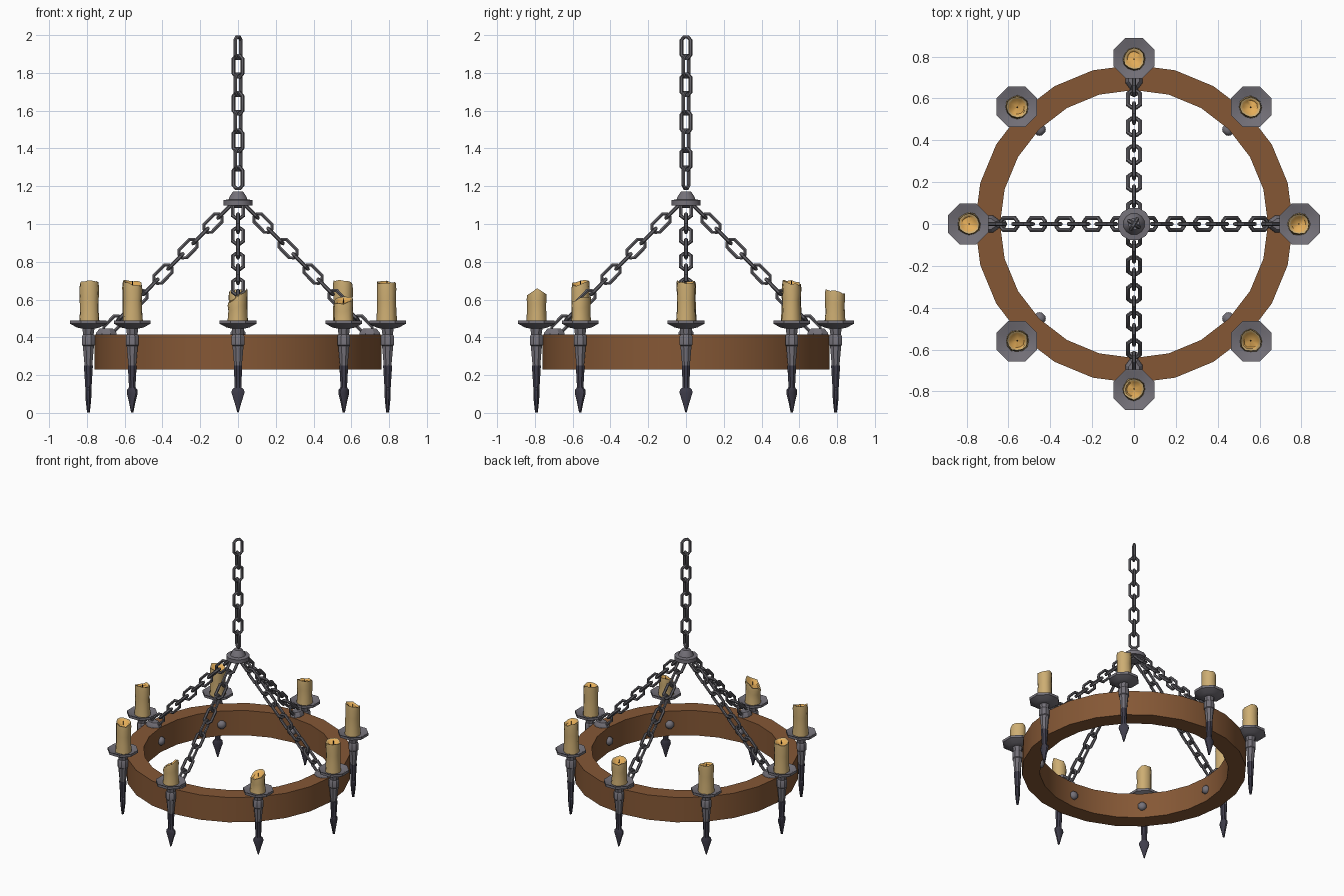
import bpy, bmesh, math, random
from mathutils import Matrix, Vector

if "Cube" in bpy.data.objects:
    bpy.data.objects.remove(bpy.data.objects["Cube"])

random.seed(4)
TAU = math.tau


def material(name, rgb):
    m = bpy.data.materials.new(name)
    m.diffuse_color = (*rgb, 1)
    m.use_nodes = True
    m.node_tree.nodes["Principled BSDF"].inputs["Base Color"].default_value = m.diffuse_color
    return m


WOOD = material("brown wood", (0.235, 0.097, 0.036))
IRON = material("grey iron", (0.175, 0.165, 0.19))
CHAIN = material("chain iron", (0.13, 0.125, 0.14))
DARK = material("dark iron", (0.05, 0.047, 0.07))
WAX = material("tan wax", (0.61, 0.42, 0.17))
GLOW = material("warm melted wax", (0.78, 0.42, 0.10))
WICK = material("black wick", (0.02, 0.016, 0.014))


def loft(bm, rings, loop=False, caps=True):
    """Skin a list of point rings with quads, optionally closed in a loop."""
    vs = [[bm.verts.new(p) for p in r] for r in rings]
    n = len(vs[0])
    bands = []
    for a in range(len(vs) if loop else len(vs) - 1):
        lo, hi = vs[a], vs[(a + 1) % len(vs)]
        bands.append([bm.faces.new((lo[i], lo[(i + 1) % n], hi[(i + 1) % n], hi[i])) for i in range(n)])
    if caps and not loop:
        bm.faces.new(vs[0][::-1])
        bands.append([bm.faces.new(vs[-1])])
    return bands


def turned(bm, profile, n, mat=Matrix(), phase=0.5):
    """Lathe about z; profile points are (z, radius) or (z, radius x, radius y)."""
    rings = []
    for p in profile:
        rings.append([mat @ Vector((p[1] * math.cos(TAU * (i + phase) / n),
                                    p[-1] * math.sin(TAU * (i + phase) / n), p[0])) for i in range(n)])
    return loft(bm, rings)


def finish(name, bm, mats, angle=None):
    bmesh.ops.recalc_face_normals(bm, faces=bm.faces)
    me = bpy.data.meshes.new(name)
    bm.to_mesh(me)
    bm.free()
    ob = bpy.data.objects.new(name, me)
    bpy.context.collection.objects.link(ob)
    for m in mats:
        me.materials.append(m)
    if angle:
        bpy.ops.object.select_all(action='DESELECT')
        ob.select_set(True)
        bpy.context.view_layer.objects.active = ob
        bpy.ops.object.shade_smooth_by_angle(angle=math.radians(angle))
    return ob


def link(bm, mat, length=0.132, width=0.076, bar=0.0095):
    """Chamfered chain link, long along local z and wide along local x."""
    a, b, c = width / 2 - bar, length / 2 - bar, 0.017
    path = [(a, c - b), (a, b - c), (a - c, b), (c - a, b), (-a, b - c), (-a, c - b), (c - a, -b), (a - c, -b)]
    path = [Vector((x, 0, z)) for x, z in path]
    rings = []
    for i, p in enumerate(path):
        d = (path[(i + 1) % 8] - path[i - 1]).normalized()
        out = Vector((d.z, 0, -d.x))
        rings.append([mat @ (p + bar * 1.08 * (out * math.cos(TAU * (k + .5) / 6)
                      + Vector((0, 1, 0)) * math.sin(TAU * (k + .5) / 6))) for k in range(6)])
    loft(bm, rings, loop=True)


# Wooden ring
bm = bmesh.new()
loft(bm, [[(r * math.cos(TAU * i / 24), r * math.sin(TAU * i / 24), z) for r, z in
           ((0.64, 0.23), (0.76, 0.23), (0.76, 0.415), (0.64, 0.415))] for i in range(24)], loop=True)
finish("wooden_ring", bm, [WOOD], 40)

# Main hanging chain, links turned alternately
bm = bmesh.new()
for i in range(8):
    link(bm, Matrix.Translation((0, 0, 1.934 - 0.0985 * i)) @ Matrix.Rotation(math.radians(58 + 90 * i), 4, 'Z'))
finish("main_chain", bm, [CHAIN], 35)

# Hub that joins the chains
bm = bmesh.new()
turned(bm, [(1.085, 0.035), (1.097, 0.052), (1.099, 0.08), (1.127, 0.08), (1.13, 0.052), (1.15, 0.043),
            (1.172, 0.027)], 12)
finish("chain_hub", bm, [IRON], 35)

# Four slanting chains and their anchors on the ring
for q, side in enumerate(("right", "back", "left", "front")):
    turn = Matrix.Rotation(q * TAU / 4, 4, 'Z')
    bm = bmesh.new()
    for i in range(10):
        x = 0.066 + 0.0663 * i
        pos = Matrix.Translation((x, 0, 1.072 - 0.0675 * i))
        tilt = Matrix.Rotation(math.radians(180 - 44.5), 4, 'Y')
        link(bm, turn @ pos @ tilt @ Matrix.Rotation(math.radians(90 * (i + 1)), 4, 'Z'))
    finish("chain_" + side, bm, [CHAIN], 35)
    bm = bmesh.new()
    turned(bm, [(0.41, 0.06, 0.045), (0.425, 0.058, 0.043), (0.447, 0.038, 0.028)], 8,
           turn @ Matrix.Translation((0.697, 0, 0)))
    finish("chain_anchor_" + side, bm, [IRON], 30)

# Candle height and top slope along x and y, counter-clockwise from the right
CANDLES = [(0.69, 0, 0.004), (0.69, -0.006, -0.008), (0.64, 0.006, -0.012), (0.675, -0.01, 0.008),
           (0.692, 0.005, -0.005), (0.69, -0.01, 0.01), (0.62, 0.034, 0.004), (0.60, 0.01, 0.02)]

for k, (h, sx, sy) in enumerate(CANDLES):
    ang = k * TAU / 8
    turn = Matrix.Rotation(ang, 4, 'Z')
    place = turn @ Matrix.Translation((0.792, 0, 0))

    # Tapered stem with collar
    bm = bmesh.new()
    turned(bm, [(0.25, 0.022), (0.355, 0.032), (0.36, 0.037), (0.405, 0.037), (0.415, 0.03), (0.455, 0.036)], 8, place)
    finish("holder_stem_%d" % k, bm, [IRON], 35)

    # Dark spike with a flattened arrow tip
    bm = bmesh.new()
    turned(bm, [(0.003, 0.008, 0.004), (0.06, 0.015, 0.021), (0.105, 0.018, 0.037), (0.122, 0.018, 0.035),
                (0.135, 0.018, 0.019), (0.18, 0.021, 0.021), (0.252, 0.026, 0.024)], 8, place)
    finish("spike_%d" % k, bm, [DARK], 30)

    # Drip dish
    bm = bmesh.new()
    turned(bm, [(0.446, 0.035), (0.452, 0.065), (0.472, 0.105), (0.49, 0.105), (0.488, 0.094),
                (0.474, 0.065)], 8, place)
    finish("drip_dish_%d" % k, bm, [IRON], 30)

    # Rivet head inside the ring
    bm = bmesh.new()
    turned(bm, [(-0.01, 0.031), (0.01, 0.03), (0.02, 0.022), (0.026, 0.01)], 8,
           turn @ Matrix.Translation((0.636, 0, 0.315)) @ Matrix.Rotation(-TAU / 4, 4, 'Y'))
    finish("rivet_%d" % k, bm, [IRON], 50)

    # Uneven melted candle with a warm pool at the top
    n = 12
    c = Vector((0.789 * math.cos(ang), 0.789 * math.sin(ang), 0))
    lump = [random.uniform(-0.003, 0.004) for _ in range(n)]
    lip = [random.uniform(-0.007, 0.007) for _ in range(n)]
    rings = []
    for t, r, drop in ((0, 0.054, 0), (0.3, 0.050, 0), (0.6, 0.049, 0), (0.86, 0.051, 0), (1, 0.049, 0),
                       (1, 0.040, 0.003), (1, 0.033, 0.014), (1, 0.004, 0.018)):
        ring = []
        for i in range(n):
            a = TAU * i / n
            rr = r + (lump[i] + random.uniform(-0.0015, 0.0015)) * min(1, r / 0.05)
            x, y = rr * math.cos(a), rr * math.sin(a)
            edge = h + (sx * x + sy * y) / 0.05 + lip[i] * r / 0.05
            ring.append(c + Vector((x, y, 0.474 + (edge - 0.474) * t - drop)))
        rings.append(ring)
    bm = bmesh.new()
    bands = loft(bm, rings)
    for band in bands[5:]:
        for f in band:
            f.material_index = 1
    finish("candle_%d" % k, bm, [WAX, GLOW], 50)

    # Wick
    bm = bmesh.new()
    turned(bm, [(h - 0.025, 0.0035), (h + 0.008, 0.002)], 5, Matrix.Translation(c))
    finish("wick_%d" % k, bm, [WICK])
